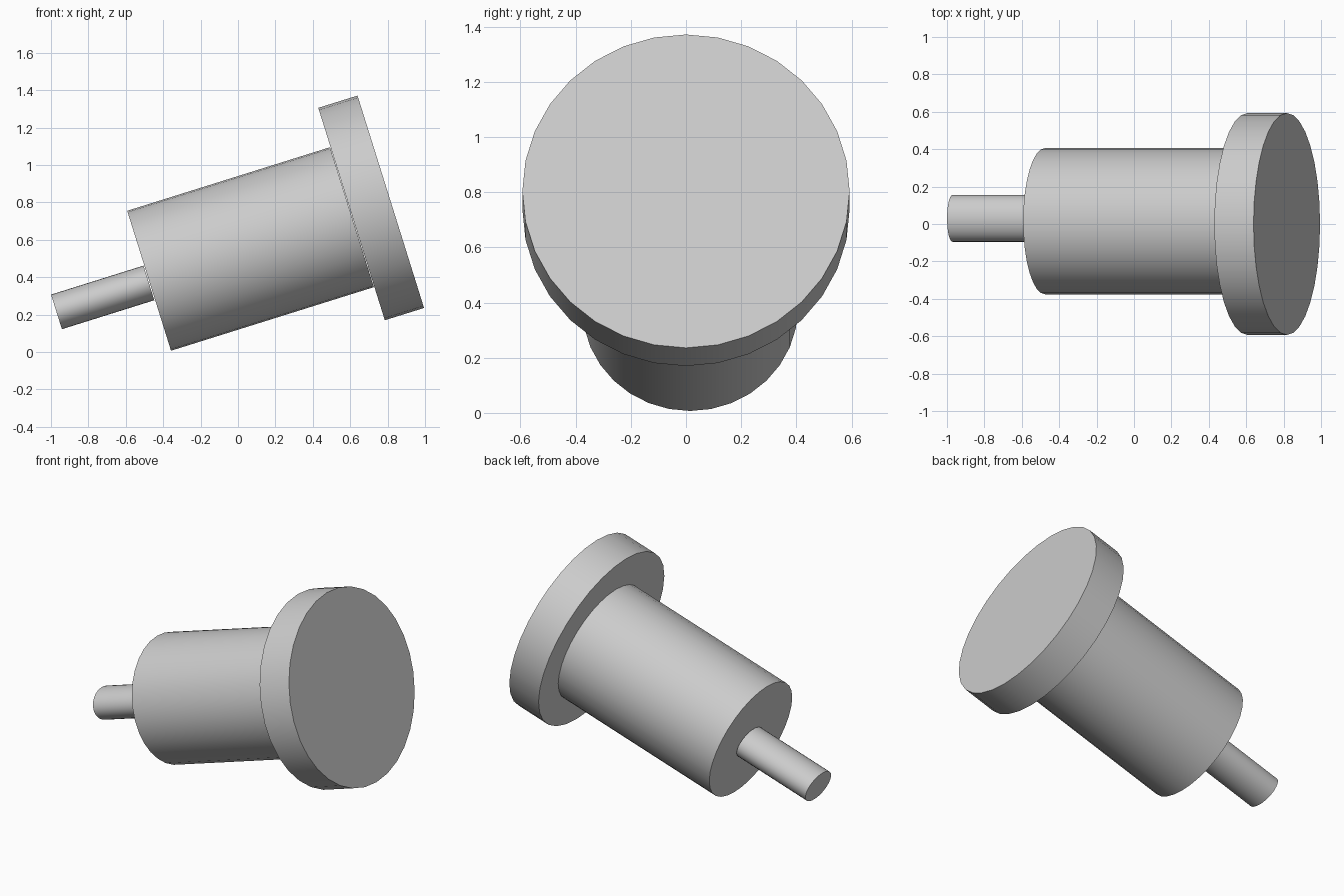
import bpy
import math
from mathutils import Vector

cube = bpy.data.objects.get("Cube")
if cube:
    bpy.data.objects.remove(cube, do_unlink=True)

# Single plain grey
grey = bpy.data.materials.new("plain grey")
grey.use_nodes = True
colour = (0.6, 0.6, 0.6, 1)
grey.diffuse_color = colour
grey.node_tree.nodes["Principled BSDF"].inputs["Base Color"].default_value = colour

TILT = math.radians(17.4)


def cylinder(name, start, end, radius_y, radius_up):
    """Round bar between two points, flattened to two radii."""
    start, end = Vector(start), Vector(end)
    bpy.ops.mesh.primitive_cylinder_add(
        vertices=32, radius=1, depth=(end - start).length,
        location=(start + end) / 2, rotation=(0, math.pi / 2 - TILT, 0))
    part = bpy.context.object
    part.name = name
    part.scale = (radius_up, radius_y, 1)
    bpy.ops.object.transform_apply(location=False, rotation=False, scale=True)
    part.data.materials.append(grey)
    bpy.ops.object.shade_smooth_by_angle(angle=math.radians(30))
    return part


# Wide disc, main barrel and slim oval pin along one tilted axis
cylinder("end_disc", (0.607, 0, 0.738), (0.817, 0, 0.803), 0.593, 0.595)
cylinder("barrel", (-0.475, 0.015, 0.38), (0.609, 0.015, 0.722), 0.391, 0.392)
cylinder("pin", (-0.97, 0.03, 0.213), (-0.477, 0.03, 0.371), 0.125, 0.097)
